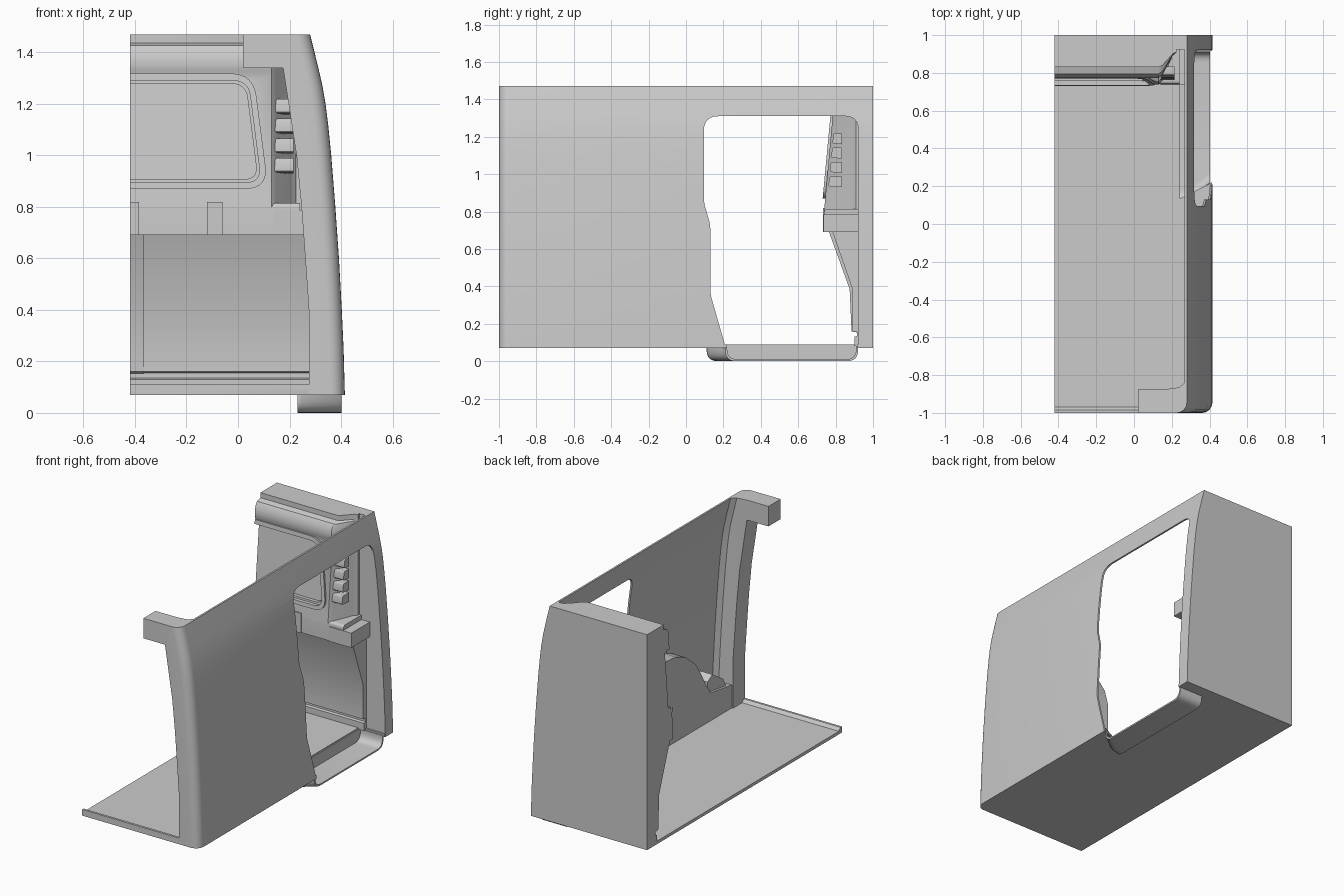
import bpy, bmesh, math
from mathutils import Vector

if "Cube" in bpy.data.objects:
    bpy.data.objects.remove(bpy.data.objects["Cube"])


def finish(ob):
    bpy.ops.object.select_all(action='DESELECT')
    ob.select_set(True)
    bpy.context.view_layer.objects.active = ob
    bpy.ops.object.shade_smooth_by_angle(angle=math.radians(30))
    return ob


def loft(name, rings, closed=True):
    """Skin a list of equal-length 3D rings and cap both ends."""
    bm = bmesh.new()
    vs = [[bm.verts.new(p) for p in r] for r in rings]
    n = len(vs[0])
    for a, b in zip(vs, vs[1:]):
        for i in range(n):
            bm.faces.new((a[i], a[(i + 1) % n], b[(i + 1) % n], b[i]))
    bm.faces.new(vs[0])
    bm.faces.new(vs[-1])
    bmesh.ops.recalc_face_normals(bm, faces=bm.faces)
    me = bpy.data.meshes.new(name)
    bm.to_mesh(me)
    bm.free()
    ob = bpy.data.objects.new(name, me)
    bpy.context.collection.objects.link(ob)
    return finish(ob)


def along_x(name, yz, a, b):
    return loft(name, [[(x, y, z) for y, z in yz] for x in (a, b)])


def along_z(name, xy, a, b):
    return loft(name, [[(x, y, z) for x, y in xy] for z in (a, b)])


def box(name, x0, x1, y0, y1, z0, z1):
    return along_z(name, [(x0, y0), (x1, y0), (x1, y1), (x0, y1)], z0, z1)


def rounded(pts, seg=6):
    """Polygon from (u, v, radius) corners, filleted."""
    out = []
    for i, (u, v, r) in enumerate(pts):
        p = Vector((u, v))
        if r == 0:
            out.append((u, v))
            continue
        a = p + (Vector(pts[i - 1][:2]) - p).normalized() * r
        b = p + (Vector(pts[(i + 1) % len(pts)][:2]) - p).normalized() * r
        for k in range(seg + 1):
            t = k / seg
            out.append(tuple(a * (1 - t) ** 2 + p * 2 * t * (1 - t) + b * t * t))
    return out


def cut(ob, cutter, keep=False):
    m = ob.modifiers.new("cut", 'BOOLEAN')
    m.operation, m.solver, m.object = 'DIFFERENCE', 'EXACT', cutter
    bpy.context.view_layer.objects.active = ob
    bpy.ops.object.modifier_apply(modifier=m.name)
    if not keep:
        bpy.data.objects.remove(cutter)
    finish(ob)


def interp(table, z):
    for (z0, x0), (z1, x1) in zip(table, table[1:]):
        if z <= z1:
            return x0 + (x1 - x0) * (z - z0) / (z1 - z0)
    return table[-1][1]


OUTER = [(.07, .415), (.25, .410), (.4, .403), (.6, .392), (.8, .378), (1.0, .362),
         (1.12, .350), (1.2, .340), (1.27, .328), (1.34, .312), (1.47, .28)]
PILLAR = [(.07, .275), (.4, .275), (.69, .255), (.95, .235), (1.34, .175), (1.47, .165)]

# outer side skin with the rounded corner pillar, door opening cut through
rings = []
for z, x in OUTER:
    xi, r = interp(PILLAR, z), .055
    arc = [(x - r + r * math.cos(t * math.pi / 12), -1 + r - r * math.sin(t * math.pi / 12)) for t in range(7)]
    ring = [(x, 1)] + arc + [(xi, -1), (xi, -.875), (x - .04, -.865), (x - .012, -.84), (x - .012, 1)]
    rings.append([(u, v, z) for u, v in ring])
skin = loft("side_wall", rings)
door = rounded([(.095, 1.31, .08), (.92, 1.31, .07), (.92, .0, 0), (.225, .0, 0), (.21, .08, 0),
                (.13, .36, .03), (.13, .73, .03), (.095, .85, .03)])
cut(skin, along_x("door_cutter", door, .29, .6))

# header arm over the open end
box("header_arm", .02, .2, -1, -.875, 1.34, 1.47)

# floor with notch for the step well, and end lip
along_z("floor", [(-.42, -1), (.36, -1), (.397, -.982), (.412, -.945), (.412, .22), (.235, .13),
                  (.235, .915), (.412, .915), (.412, 1), (-.42, 1)], .07, .09)
along_x("floor_lip", [(-1, .08), (-1, .11), (-.985, .11), (-.968, .088)], -.42, .28)

# step well: open-topped tub, narrowing outward
def channel(x, y0, t):
    o = rounded([(y0, .08, 0), (y0, 0, .06), (.92, 0, .06), (.92, .08, 0)])
    i = rounded([(y0 + t, .08, 0), (y0 + t, t, .055), (.92 - t, t, .055), (.92 - t, .08, 0)])
    return [(x, y, z) for y, z in o + i[::-1]]
loft("step_well", [channel(.235, .11, .01), channel(.3, .13, .01), channel(.402, .21, .01)])
along_x("step_well_back", rounded([(.11, .085, 0), (.11, 0, .06), (.92, 0, .06), (.92, .085, 0)]), .232, .243)

# wheel housing panel inside the wall
along_x("wheel_housing", [(-.88, .08), (-.88, .24), (-.8, .25), (-.66, .27), (-.61, .34), (-.56, .43),
                          (-.5, .52), (-.4, .60), (-.3, .64), (-.2, .65), (-.1, .63), (0, .57),
                          (.06, .47), (.09, .36), (.09, .08)], .283, .385)
along_x("housing_block", [(-.84, .24), (-.81, .3), (-.7, .37), (-.65, .34), (-.65, .26)], .30, .388)

# back panel closing the body
edge = [(x - .004, z) for z, x in OUTER]
prof = [(-.42, .07)] + edge + [(-.42, 1.47)]
loft("back_panel", [[(x, y, z) for x, z in prof] for y in (.925, 1)])

# bulkhead: lower kick panel, shelf and upper panel
along_x("kick_panel", [(.96, .08), (.90, .08), (.90, .13), (.915, .135), (.915, .155), (.89, .16), (.89, .385),
                       (.78, .70), (.96, .70)], -.42, .275)
along_x("kick_post", [(.93, .15), (.885, .16), (.875, .385), (.765, .69), (.93, .69)], -.42, -.365)
along_x("shelf", rounded([(.74, .69, 0), (.74, .815, .02), (.96, .815, 0), (.96, .69, 0)]), -.42, .24)
box("shelf_end", .14, .30, .735, .95, .69, .785)
for i, (a, b) in enumerate([(-.42, -.385), (-.12, -.06)]):
    box(f"shelf_tab_{i + 1}", a, b, .732, .8, .69, .818)


def face(z):
    return .738 + .045 * (z - .82) / .48


upper = [(.738, .80), (face(1.31), 1.31), (.775, 1.33), (.772, 1.36), (.778, 1.40), (.795, 1.427),
         (.83, 1.437), (.83, 1.47)]
def section(x, t):
    front = [(x, y + (.91 - y) * t, z) for y, z in upper]
    return front + [(x, .96, 1.47), (x, .96, .80)]
panel = loft("upper_panel", [section(-.42, 0), section(.13, 0), section(.15, .12),
                             section(.205, .88), section(.225, 1)])


# raised window frame and recessed window
def slanted(name, right, z0, z1, r, d0, d1):
    pts = rounded([(-.43 if d0 < -.05 else -.42, z0, 0), (right[0], z0, r), (right[1], z1, r),
                   (-.43 if d0 < -.05 else -.42, z1, 0)], 8)
    return loft(name, [[(x, face(z) + d, z) for x, z in pts] for d in (d0, d1)])
frame = slanted("window_frame", (.118, .06), .87, 1.318, .09, -.012, .004)
cut(frame, slanted("frame_cutter", (.09, .04), .895, 1.29, .06, -.1, .1))
cut(panel, slanted("window_cutter", (.09, .04), .895, 1.29, .06, -.1, .012))
cut(panel, slanted("glass_cutter", (.077, .03), .907, 1.278, .055, -.1, .035))

# corner ribs
for i in range(4):
    z = .93 + i * .0765
    y = face(z) + .012
    along_x(f"corner_rib_{i + 1}", rounded([(y, z + .005, .01), (y + .008, z + .06, .01),
                                            (.835, z + .058, 0), (.835, z, 0)], 3), .12, .215)
